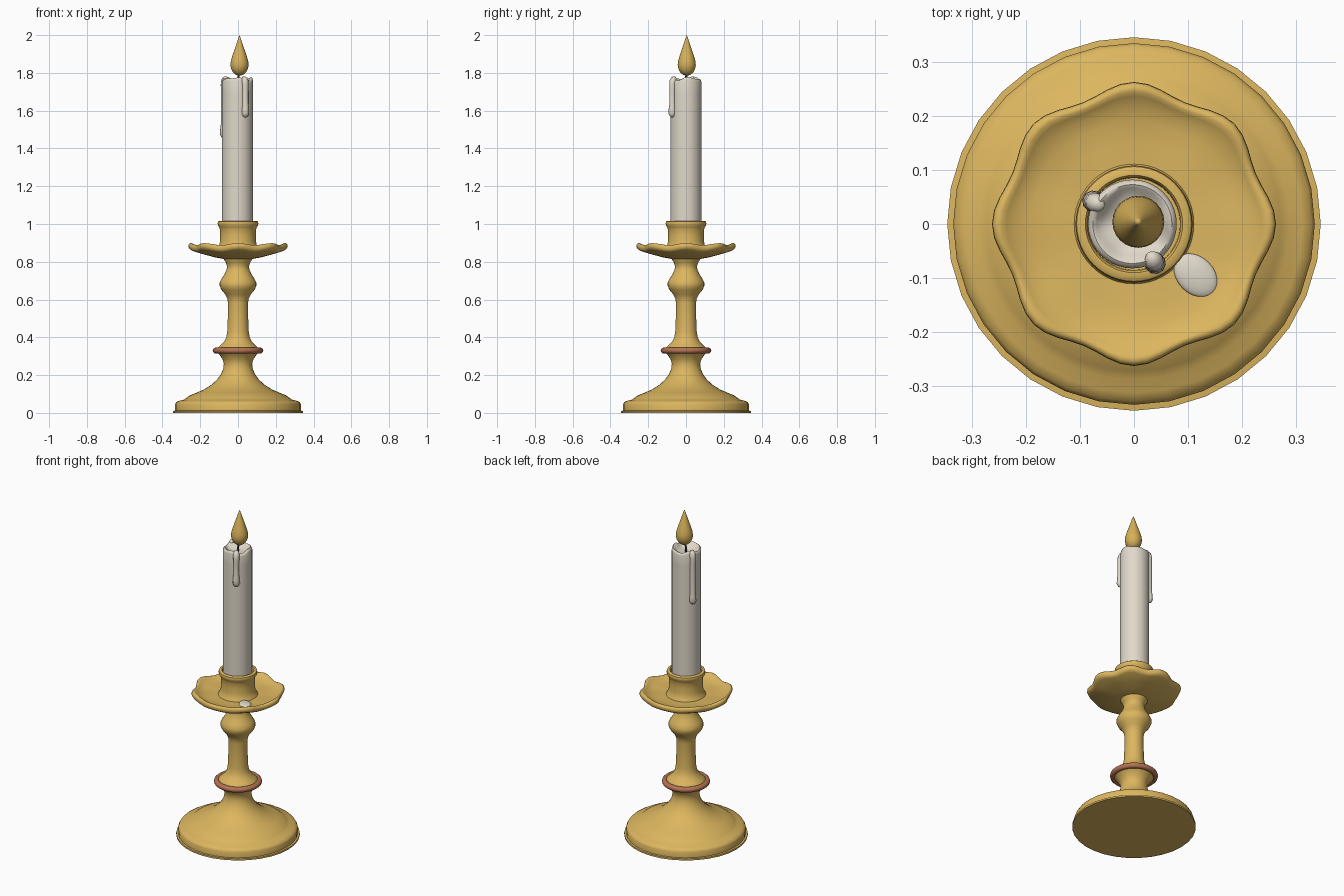
import bpy, math
from math import sin, cos, pi, radians

if "Cube" in bpy.data.objects:
    bpy.data.objects.remove(bpy.data.objects["Cube"])


def material(name, rgb):
    m = bpy.data.materials.new(name)
    m.diffuse_color = (*rgb, 1)
    m.use_nodes = True
    m.node_tree.nodes["Principled BSDF"].inputs["Base Color"].default_value = m.diffuse_color
    return m


GOLD = material("gold", (0.72, 0.47, 0.115))
COPPER = material("copper", (0.46, 0.17, 0.085))
WAX = material("wax", (0.75, 0.69, 0.59))
FLAME = material("flame_gold", (0.68, 0.44, 0.10))
DARK = material("charred_wick", (0.03, 0.025, 0.02))


def finish(ob, mat, angle=40):
    ob.data.materials.clear()
    ob.data.materials.append(mat)
    bpy.ops.object.select_all(action='DESELECT')
    ob.select_set(True)
    bpy.context.view_layer.objects.active = ob
    bpy.ops.object.shade_smooth_by_angle(angle=radians(angle))


def lathe(name, profile, mat, segs=32, warp=None, loc=(0, 0, 0), angle=40):
    """Spin an (r, z) profile; points with r = 0 become poles."""
    verts, faces, rings = [], [], []
    for r, z in profile:
        ring = []
        for i in range(1 if r == 0 else segs):
            a = 2 * pi * i / segs
            rr, zz = warp(r, z, a) if warp else (r, z)
            ring.append(len(verts))
            verts.append((rr * cos(a), rr * sin(a), zz))
        rings.append(ring)
    for low, high in zip(rings, rings[1:]):
        for i in range(segs):
            j = (i + 1) % segs
            if len(low) == 1:
                faces.append((low[0], high[j], high[i]))
            elif len(high) == 1:
                faces.append((low[i], low[j], high[0]))
            else:
                faces.append((low[i], low[j], high[j], high[i]))
    me = bpy.data.meshes.new(name)
    me.from_pydata(verts, [], faces)
    ob = bpy.data.objects.new(name, me)
    ob.location = loc
    bpy.context.collection.objects.link(ob)
    finish(ob, mat, angle)
    return ob


def tube(name, points, mat):
    """Round tube through (x, y, z, radius) points."""
    cu = bpy.data.curves.new(name, 'CURVE')
    cu.dimensions = '3D'
    cu.bevel_depth = 1
    cu.bevel_resolution = 3
    cu.use_fill_caps = True
    sp = cu.splines.new('POLY')
    sp.points.add(len(points) - 1)
    for p, (x, y, z, r) in zip(sp.points, points):
        p.co = (x, y, z, 1)
        p.radius = r
    ob = bpy.data.objects.new(name, cu)
    bpy.context.collection.objects.link(ob)
    bpy.ops.object.select_all(action='DESELECT')
    ob.select_set(True)
    bpy.context.view_layer.objects.active = ob
    bpy.ops.object.convert(target='MESH')
    finish(bpy.context.object, mat, 60)


# Foot: thin plate, rounded step and bell-shaped rise
lathe("foot_plate", [(0, 0), (0.345, 0), (0.345, 0.01), (0.33, 0.012), (0, 0.012)], GOLD)
lathe("base", [(0, 0.008), (0.334, 0.008), (0.334, 0.045), (0.328, 0.056), (0.312, 0.064),
               (0.288, 0.07), (0.272, 0.08), (0.255, 0.093), (0.222, 0.106), (0.18, 0.124),
               (0.142, 0.148), (0.112, 0.175), (0.09, 0.205), (0.078, 0.235),
               (0.075, 0.26), (0.082, 0.285), (0.1, 0.31), (0.115, 0.325), (0, 0.33)], GOLD)

# Turned stem with a bead below the pan
lathe("stem", [(0, 0.325), (0.115, 0.325), (0.112, 0.34), (0.095, 0.356), (0.075, 0.375),
               (0.062, 0.4), (0.057, 0.43), (0.054, 0.5), (0.053, 0.58), (0.056, 0.605),
               (0.068, 0.628), (0.088, 0.652), (0.097, 0.672), (0.097, 0.69), (0.086, 0.712),
               (0.07, 0.737), (0.06, 0.76), (0.058, 0.775), (0.064, 0.795),
               (0.075, 0.812), (0.08, 0.83), (0, 0.83)], GOLD)

# Copper ring round the lower stem
bpy.ops.mesh.primitive_torus_add(major_radius=0.118, minor_radius=0.016, major_segments=40,
                                 minor_segments=12, location=(0, 0, 0.33))
bpy.context.object.name = "stem_ring"
finish(bpy.context.object, COPPER)


# Drip pan with an eight-lobed rim
def scallop(r, z, a):
    k = max(0, (r - 0.12) / 0.13) ** 2
    return r + 0.009 * k * cos(8 * a), z + 0.006 * k * cos(8 * a)


lathe("drip_pan", [(0, 0.815), (0.075, 0.815), (0.12, 0.823), (0.18, 0.838), (0.235, 0.854),
                   (0.248, 0.862), (0.253, 0.874), (0.252, 0.886), (0.246, 0.893),
                   (0.238, 0.893), (0.23, 0.887), (0.215, 0.878), (0.19, 0.871),
                   (0.15, 0.867), (0, 0.866)], GOLD, 64, scallop, angle=60)

# Candle cup
lathe("candle_cup", [(0, 0.86), (0.112, 0.864), (0.108, 0.872), (0.1, 0.885), (0.096, 0.905),
                     (0.094, 0.94), (0.095, 0.97), (0.1, 0.983), (0.106, 0.993),
                     (0.108, 1.003), (0.106, 1.012), (0.1, 1.016), (0.09, 1.016),
                     (0.086, 1.01), (0.085, 0.98), (0, 0.98)], GOLD, 48)


# Candle with an uneven melted rim and hollow top
def melted(r, z, a):
    if z > 1.7 and r > 0.05:
        z += 0.006 * sin(3 * a + 0.6) + 0.004 * cos(5 * a)
    return r, z


lathe("candle", [(0, 0.97), (0.082, 0.97), (0.082, 1.3), (0.082, 1.69), (0.082, 1.755),
                 (0.079, 1.766), (0.073, 1.77), (0.066, 1.766), (0.058, 1.755),
                 (0.04, 1.745), (0, 1.74)], WAX, 40, melted, (-0.003, 0, 0), 60)

# Wax drips running down from the rim
for name, deg, low in (("front_wax_drip", -60, 1.565), ("rear_wax_drip", 150, 1.455)):
    c, s = cos(radians(deg)), sin(radians(deg))
    path = [(0.064, 1.766, 0.008), (0.068, 1.768, 0.014), (0.075, 1.766, 0.017),
            (0.08, 1.757, 0.018), (0.083, 1.735, 0.017), (0.083, 1.7, 0.016),
            (0.083, low + 0.075, 0.016), (0.084, low + 0.045, 0.019),
            (0.084, low + 0.02, 0.02), (0.084, low + 0.006, 0.014), (0.084, low, 0.004)]
    tube(name, [(r * c - 0.003, r * s, z, w) for r, z, w in path], WAX)

# Spilled wax lying in the pan
bpy.ops.mesh.primitive_uv_sphere_add(segments=24, ring_count=12, radius=1,
                                     location=(0.114, -0.095, 0.869),
                                     rotation=(0, 0, radians(-45)))
puddle = bpy.context.object
puddle.name = "wax_puddle"
puddle.scale = (0.046, 0.034, 0.012)
finish(puddle, WAX)

# Wick and flame
tube("wick", [(-0.002, 0, 1.735, 0.006), (0, 0, 1.765, 0.006), (0.006, 0.003, 1.8, 0.005)], DARK)
lathe("flame", [(0, 1.785), (0.018, 1.789), (0.034, 1.802), (0.044, 1.82), (0.048, 1.84),
                (0.046, 1.862), (0.038, 1.89), (0.027, 1.922), (0.016, 1.955),
                (0.007, 1.982), (0, 2.0)], FLAME, 24, loc=(0.008, 0.004, 0), angle=60)
